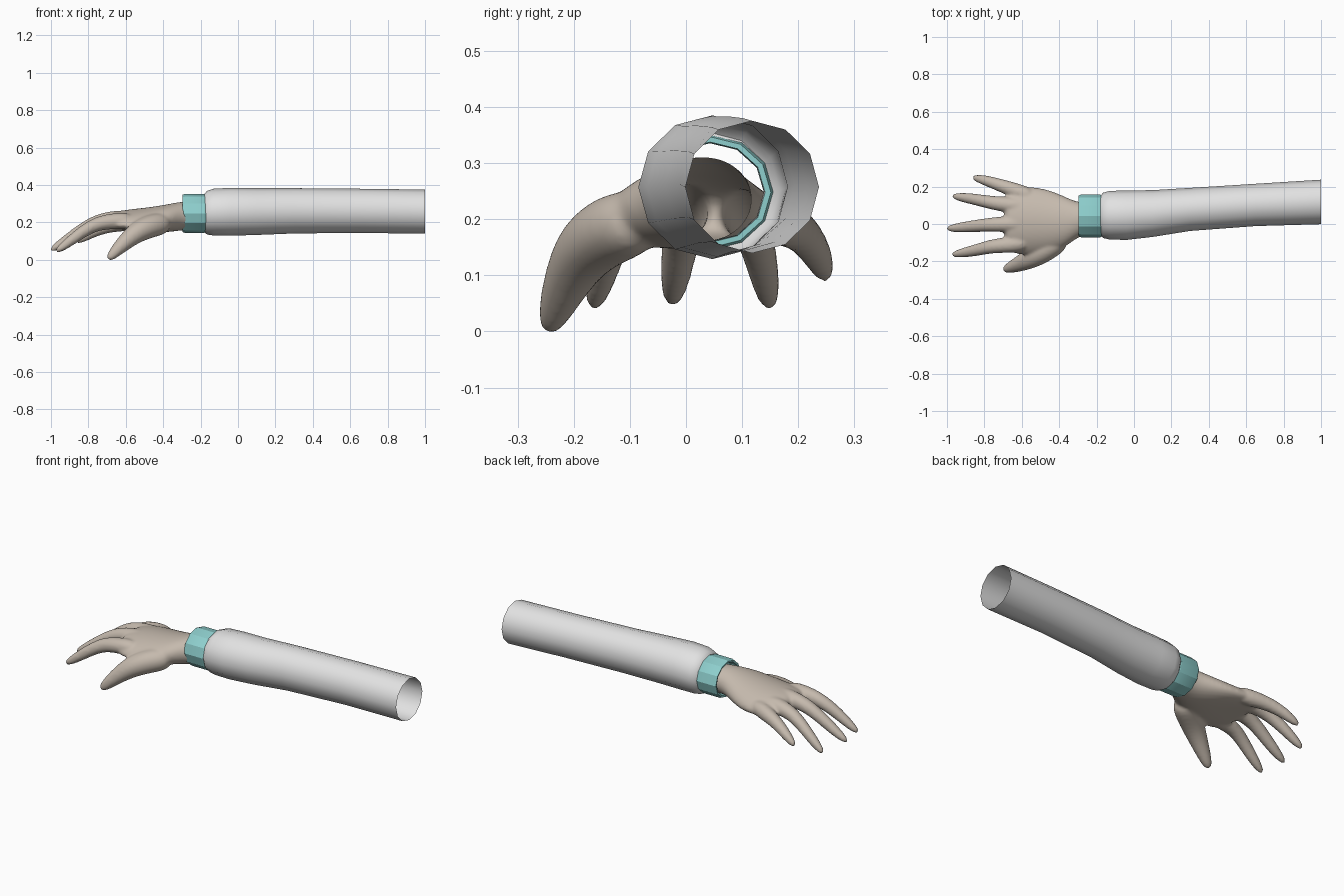
import bpy, bmesh, math
from mathutils import Vector

if "Cube" in bpy.data.objects:
    bpy.data.objects.remove(bpy.data.objects["Cube"])

SIDES = 12


def material(name, rgb):
    m = bpy.data.materials.new(name)
    m.diffuse_color = (*rgb, 1)
    m.use_nodes = True
    m.node_tree.nodes["Principled BSDF"].inputs["Base Color"].default_value = m.diffuse_color
    return m


SKIN = material("warm beige", (0.56, 0.49, 0.42))
TEAL = material("soft teal", (0.27, 0.62, 0.61))
WHITE = material("pale grey", (0.76, 0.76, 0.76))


def ring(bm, centre, side, up, ry, rz, arch=0.0):
    """One elliptical section; arch bends its edges downward."""
    verts = []
    for i in range(SIDES):
        a = 2 * math.pi * i / SIDES
        y = ry * math.cos(a)
        p = centre + side * y + up * (rz * math.sin(a) - arch * y * y)
        verts.append(bm.verts.new(p))
    return verts


def bridge(bm, rings, capped):
    for a, b in zip(rings, rings[1:]):
        for i in range(SIDES):
            j = (i + 1) % SIDES
            bm.faces.new((a[i], a[j], b[j], b[i]))
    if capped:
        bm.faces.new(rings[0])
        bm.faces.new(rings[-1][::-1])


def straight_loft(bm, sections, capped=False, grow=1.0):
    """Sections across x: (x, cy, cz, ry, rz, arch)."""
    Y, Z = Vector((0, 1, 0)), Vector((0, 0, 1))
    bridge(bm, [ring(bm, Vector((x, cy, cz)), Y, Z, ry * grow, rz * grow, k)
                for x, cy, cz, ry, rz, k in sections], capped)


def digit(bm, path, grow=1.05):
    """Round tube along a bent path of (x, y, z, radius)."""
    pts = [Vector(p[:3]) for p in path]
    rings = []
    for i, p in enumerate(pts):
        t = (pts[min(i + 1, len(pts) - 1)] - pts[max(i - 1, 0)]).normalized()
        side = t.cross(Vector((0, 0, 1))).normalized()
        r = path[i][3] * grow
        rings.append(ring(bm, p, side, side.cross(t), r, r))
    bridge(bm, rings, True)


def finish(bm, name, mat):
    bmesh.ops.recalc_face_normals(bm, faces=bm.faces[:])
    me = bpy.data.meshes.new(name)
    bm.to_mesh(me)
    bm.free()
    me.materials.append(mat)
    ob = bpy.data.objects.new(name, me)
    bpy.context.collection.objects.link(ob)
    return ob


def smooth(ob, degrees):
    bpy.ops.object.select_all(action='DESELECT')
    ob.select_set(True)
    bpy.context.view_layer.objects.active = ob
    bpy.ops.object.shade_smooth_by_angle(angle=math.radians(degrees))


# Sleeve: open tube, drawn in at the cuff
bm = bmesh.new()
straight_loft(bm, [
    (-0.165, 0.045, 0.25, 0.094, 0.090, 0),
    (-0.178, 0.045, 0.25, 0.108, 0.104, 0),
    (-0.165, 0.046, 0.252, 0.121, 0.117, 0),
    (-0.13, 0.047, 0.255, 0.130, 0.125, 0),
    (-0.04, 0.047, 0.257, 0.132, 0.128, 0),
    (0.10, 0.056, 0.258, 0.125, 0.125, 0),
    (0.30, 0.078, 0.262, 0.115, 0.121, 0),
    (0.65, 0.102, 0.262, 0.113, 0.118, 0),
    (1.00, 0.118, 0.2575, 0.119, 0.118, 0)])
smooth(finish(bm, "sleeve", WHITE), 50)

# Cuff: faceted band with rolled rims and an inner wall
bm = bmesh.new()
straight_loft(bm, [(x, 0.043, 0.248, 0.114 * s, 0.104 * s, 0) for x, s in (
    (-0.20, 0.84), (-0.165, 0.86), (-0.165, 0.95), (-0.18, 1.0), (-0.283, 1.0),
    (-0.296, 0.96), (-0.293, 0.86), (-0.25, 0.84))])
smooth(finish(bm, "cuff", TEAL), 20)

# Hand: palm and digits, blended into one skin
bm = bmesh.new()
straight_loft(bm, [
    (-0.17, 0.038, 0.25, 0.085, 0.075, 0),
    (-0.23, 0.033, 0.25, 0.086, 0.076, 0),
    (-0.29, 0.023, 0.25, 0.092, 0.078, 0),
    (-0.36, 0.010, 0.238, 0.138, 0.076, 0.3),
    (-0.45, 0.012, 0.230, 0.176, 0.070, 0.8),
    (-0.55, 0.018, 0.232, 0.186, 0.058, 0.9),
    (-0.63, 0.018, 0.230, 0.182, 0.049, 0.9),
    (-0.69, 0.010, 0.226, 0.145, 0.036, 0.9)], capped=True, grow=1.03)
for path in (
    # thumb
    [(-0.36, -0.07, 0.215, 0.055), (-0.45, -0.13, 0.20, 0.064),
     (-0.53, -0.178, 0.165, 0.057), (-0.59, -0.207, 0.115, 0.045),
     (-0.65, -0.232, 0.056, 0.032), (-0.688, -0.246, 0.014, 0.017)],
    # index finger
    [(-0.55, -0.10, 0.225, 0.045), (-0.66, -0.112, 0.222, 0.043),
     (-0.75, -0.118, 0.208, 0.037), (-0.83, -0.139, 0.160, 0.032),
     (-0.91, -0.155, 0.098, 0.026), (-0.968, -0.165, 0.056, 0.014)],
    # middle finger
    [(-0.55, 0.0, 0.235, 0.045), (-0.66, 0.0, 0.235, 0.044),
     (-0.76, -0.003, 0.216, 0.037), (-0.85, -0.012, 0.160, 0.032),
     (-0.93, -0.020, 0.104, 0.027), (-0.997, -0.025, 0.063, 0.014)],
    # ring finger
    [(-0.55, 0.09, 0.228, 0.045), (-0.66, 0.103, 0.225, 0.043),
     (-0.75, 0.113, 0.208, 0.036), (-0.83, 0.130, 0.160, 0.031),
     (-0.91, 0.143, 0.098, 0.026), (-0.965, 0.150, 0.056, 0.014)],
    # little finger
    [(-0.52, 0.14, 0.220, 0.046), (-0.64, 0.184, 0.205, 0.040),
     (-0.72, 0.212, 0.186, 0.033), (-0.80, 0.238, 0.145, 0.027),
     (-0.858, 0.251, 0.106, 0.014)],
):
    digit(bm, path)
hand = finish(bm, "hand", SKIN)
hand.modifiers.new("round", 'SUBSURF').levels = 2
blend = hand.modifiers.new("blend", 'REMESH')
blend.mode = 'VOXEL'
blend.voxel_size = 0.008
relax = hand.modifiers.new("relax", 'SMOOTH')
relax.factor = 0.5
relax.iterations = 8

# Bake the skin, open it at the wrist and seat it on the ground
bpy.context.view_layer.update()
dg = bpy.context.evaluated_depsgraph_get()
baked = bpy.data.meshes.new_from_object(hand.evaluated_get(dg))
hand.modifiers.clear()
hand.data = baked
bm = bmesh.new()
bm.from_mesh(baked)
bmesh.ops.delete(bm, geom=[v for v in bm.verts if v.co.x > -0.215], context='VERTS')
low_x = min(v.co.x for v in bm.verts)
low_z = min(v.co.z for v in bm.verts)
bmesh.ops.translate(bm, verts=bm.verts[:], vec=(-1 - low_x, 0, -low_z))
for f in bm.faces:
    f.material_index = 0
bm.to_mesh(baked)
bm.free()
if not baked.materials:
    baked.materials.append(SKIN)
smooth(hand, 60)
